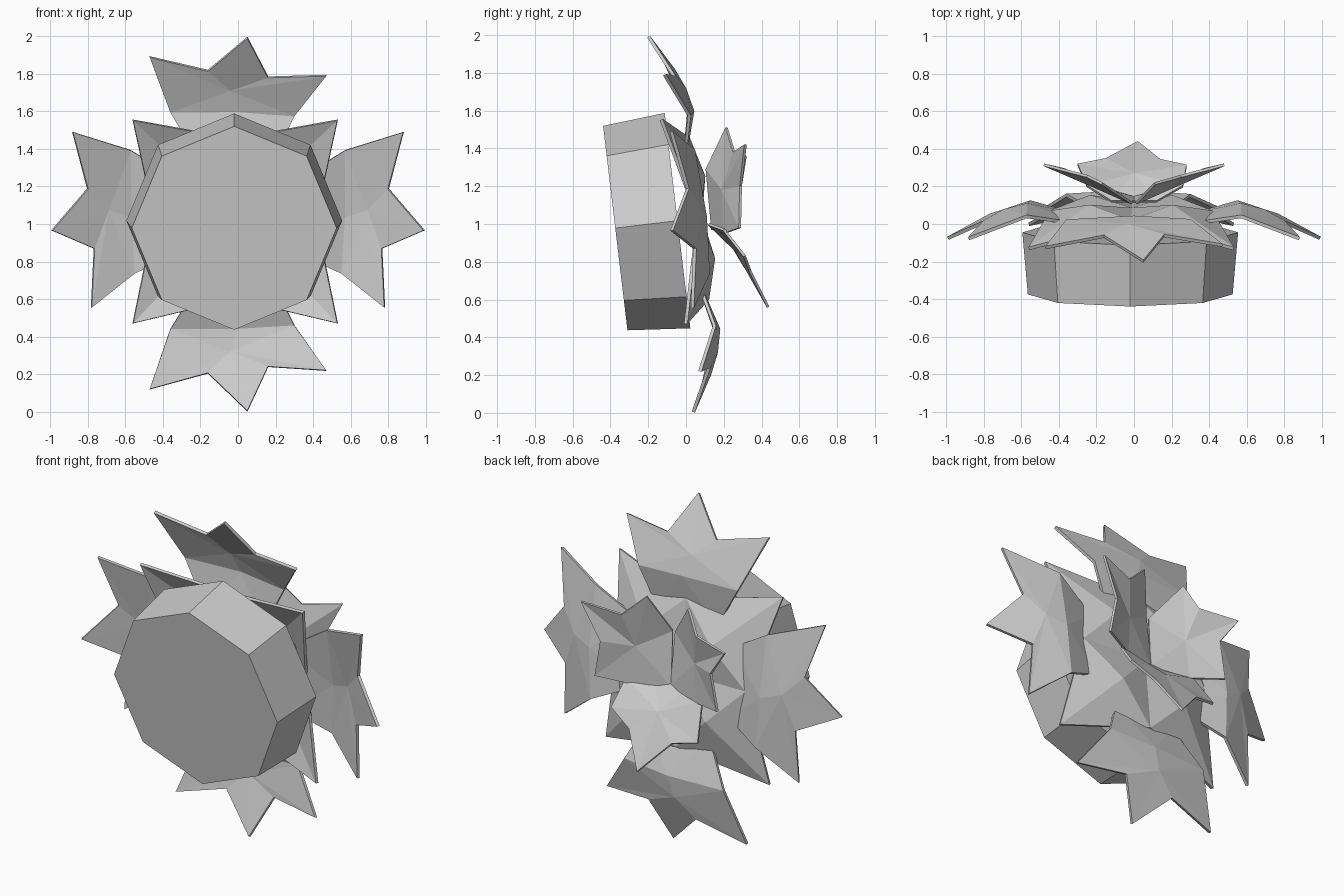
import bpy, bmesh, math
from mathutils import Matrix

if "Cube" in bpy.data.objects:
    bpy.data.objects.remove(bpy.data.objects["Cube"])

# Flower head frame: local x = right, y = back, z = up, tilted slightly forward
TILT = Matrix.Translation((0, 0, 1.005)) @ Matrix.Rotation(math.radians(6.8), 4, 'X')


def finish(name, bm, matrix, thickness=0):
    bmesh.ops.recalc_face_normals(bm, faces=bm.faces)
    me = bpy.data.meshes.new(name)
    bm.to_mesh(me)
    bm.free()
    ob = bpy.data.objects.new(name, me)
    bpy.context.collection.objects.link(ob)
    ob.matrix_world = matrix
    if thickness:
        m = ob.modifiers.new("thickness", 'SOLIDIFY')
        m.thickness = thickness
        m.offset = 0
    return ob


def fan_sheet(name, centre, rim, matrix, thickness=0.018, base=()):
    """Thin faceted leaf: rim fanned around a centre, with an optional base strip."""
    bm = bmesh.new()
    c = bm.verts.new(centre)
    vs = [bm.verts.new(p) for p in rim]
    for a, b in zip(vs, vs[1:] + vs[:1]):
        bm.faces.new((c, a, b))
    if base:  # rim order starts: waist, fold, waist
        l, r = [bm.verts.new(p) for p in base]
        for tri in ((vs[0], vs[1], l), (vs[1], r, l), (vs[1], vs[2], r)):
            bm.faces.new(tri)
    return finish(name, bm, matrix, thickness)


# Octagonal seed disc, slightly narrower at the front
bm = bmesh.new()
rings = []
for y, r in ((-0.375, 0.545), (-0.043, 0.574)):
    rings.append([bm.verts.new((-0.02 + r * math.sin(i * math.pi / 4), y,
                                0.018 + r * math.cos(i * math.pi / 4))) for i in range(8)])
bm.faces.new(rings[0])
bm.faces.new(rings[1])
for i in range(8):
    j = (i + 1) % 8
    bm.faces.new((rings[0][i], rings[0][j], rings[1][j], rings[1][i]))
finish("seed_disc", bm, TILT)

# Four large three-pointed petals: (sideways, outward, back)
PETAL = [(-.36, .57, .085), (0, .57, .105), (.30, .55, .085), (.47, .78, -.02),
         (.16, .765, .03), (.05, .99, -.08), (-.16, .80, .03), (-.47, .88, -.02)]
MID = (-.04, .69, .078)
BASE = [(-.21, .32, .03), (.19, .32, .03)]
places = {
    "petal_top": lambda t, r, w: (t, w, r + .013),
    "petal_bottom": lambda t, r, w: (t, w, -r - .008),
    "petal_right": lambda t, r, w: (r, w, .02 - t),
    "petal_left": lambda t, r, w: (-r, w, .02 - t),
}
for name, f in places.items():
    fan_sheet(name, f(*MID), [f(*p) for p in PETAL], TILT, 0.018, [f(*p) for p in BASE])

# Four-pointed sheet behind the disc, folded along its diagonals
bm = bmesh.new()
c = bm.verts.new((-.01, .08, .02))
ring = lambda r, w, off: [bm.verts.new((-.015 + r * math.cos((i + off) * math.pi / 2), w,
                                        .015 + r * math.sin((i + off) * math.pi / 2)))
                          for i in range(4)]
notch, knee, tip = ring(.43, .065, 0), ring(.31, .122, .5), ring(.77, -.065, .5)
for i in range(4):
    n0, n1 = notch[i], notch[(i + 1) % 4]
    for tri in ((c, n0, knee[i]), (c, knee[i], n1), (knee[i], n0, tip[i]), (knee[i], tip[i], n1)):
        bm.faces.new(tri)
finish("back_sheet", bm, TILT, 0.018)

# Small three-leaf calyx at the back
I = Matrix.Identity(4)
LEAF = [(0, .14, .97), (.01, .11, 1.29), (.11, .215, 1.51), (.25, .255, 1.38), (.48, .315, 1.42),
        (.37, .29, 1.2), (.41, .285, .98), (.22, .205, .95)]
for name, s, drop in (("calyx_right", 1, 0), ("calyx_left", -1, .06)):
    rim = [(s * x - (.06 if s < 0 and .1 < x < .2 else 0), y, z - (drop if x > .43 else 0))
           for x, y, z in LEAF]
    fan_sheet(name, (s * .2, .195, 1.18), rim, I, 0.014)
fan_sheet("calyx_lower", (0, .265, .86),
          [(-.12, .12, 1.0), (-.25, .2, .96), (-.3, .315, .77), (-.15, .345, .74), (.02, .435, .56),
           (.14, .34, .75), (.28, .31, .83), (.26, .2, .97), (.12, .12, 1.0)], I, 0.014)
